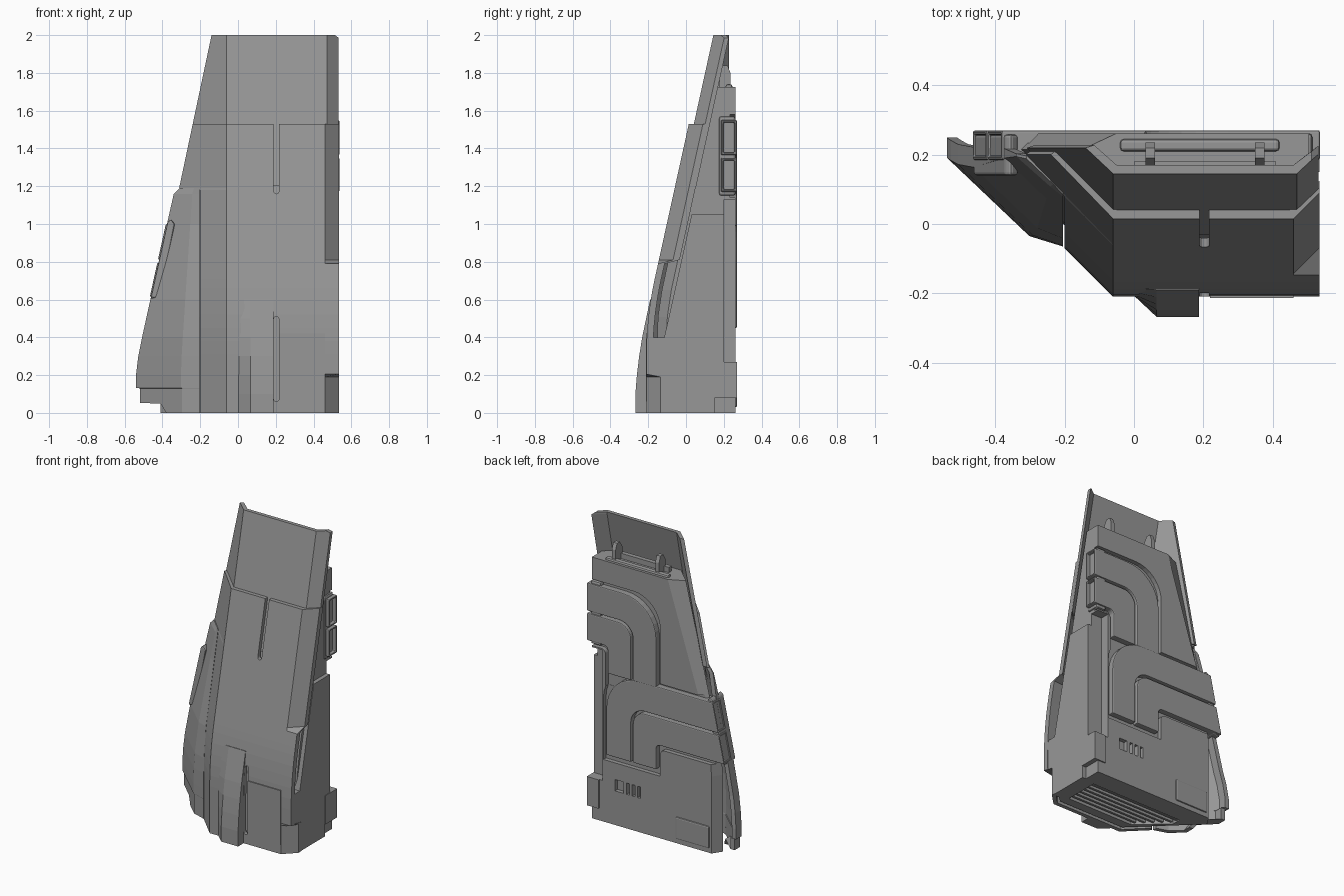
import bpy, bmesh, math
from mathutils import Vector

if "Cube" in bpy.data.objects:
    bpy.data.objects.remove(bpy.data.objects["Cube"])

grey = bpy.data.materials.new("dark_grey")
grey.diffuse_color = (0.31, 0.31, 0.31, 1)
grey.use_nodes = True
grey.node_tree.nodes["Principled BSDF"].inputs["Base Color"].default_value = grey.diffuse_color


# ---------- helpers ----------
def finish(bm, name, bevel=0):
    bmesh.ops.remove_doubles(bm, verts=bm.verts, dist=1e-5)
    bmesh.ops.recalc_face_normals(bm, faces=bm.faces)
    me = bpy.data.meshes.new(name)
    bm.to_mesh(me)
    bm.free()
    me.materials.append(grey)
    ob = bpy.data.objects.new(name, me)
    bpy.context.collection.objects.link(ob)
    if bevel:
        m = ob.modifiers.new("bevel", 'BEVEL')
        m.width, m.segments, m.limit_method = bevel, 2, 'ANGLE'
    return ob


def loft(name, rings):
    """Closed solid from (z, [(x, y), ...]) cross-sections."""
    bm = bmesh.new()
    rows = [[bm.verts.new((x, y, z)) for x, y in pts] for z, pts in rings]
    n = len(rows[0])
    for a, b in zip(rows, rows[1:]):
        for i in range(n):
            j = (i + 1) % n
            bm.faces.new((a[i], a[j], b[j], b[i]))
    bm.faces.new(rows[0])
    bm.faces.new(rows[-1])
    return finish(bm, name)


def prism(name, pts, axis, lo, hi, bevel=0, hole=None):
    """Extrude a 2D outline along x or y; 'hole' hollows the end facing that way."""
    place = (lambda p, t: (t, p[0], p[1])) if axis == 'x' else (lambda p, t: (p[0], t, p[1]))
    bm = bmesh.new()
    a, b = [[bm.verts.new(place(p, t)) for p in pts] for t in (lo, hi)]
    n = len(pts)
    for i in range(n):
        j = (i + 1) % n
        bm.faces.new((a[i], a[j], b[j], b[i]))
    bm.faces.new(a)
    bm.faces.new(b)
    bmesh.ops.recalc_face_normals(bm, faces=bm.faces)
    if hole:
        bm.normal_update()
        h = Vector(hole)
        f = max(bm.faces, key=lambda f: f.normal.dot(h) * 10 + f.calc_center_median().dot(h))
        bmesh.ops.inset_individual(bm, faces=[f], thickness=0.018, depth=0)
        bmesh.ops.inset_individual(bm, faces=[f], thickness=0.002, depth=-0.05)
    return finish(bm, name, bevel)


def box(name, x0, x1, y0, y1, z0, z1, bevel=0):
    return prism(name, [(x0, z0), (x1, z0), (x1, z1), (x0, z1)], 'y', y0, y1, bevel)


def cut(ob, *cutters):
    for c in cutters:
        m = ob.modifiers.new("cut", 'BOOLEAN')
        m.operation, m.object, m.solver = 'DIFFERENCE', c, 'EXACT'
        bpy.context.view_layer.objects.active = ob
        bpy.ops.object.modifier_apply(modifier=m.name)
        bpy.data.objects.remove(c)


def stadium(x, z0, z1, r):
    return [(x + r * math.cos(t * math.pi / 6), (z1 - r if t <= 6 else z0 + r) + r * math.sin(t * math.pi / 6))
            for t in [0, 1, 2, 3, 4, 5, 6, 6.01, 7, 8, 9, 10, 11, 12]]


def elbow(end, ztop, zbot, xo, xi, zv, R, r):
    """Outline of a duct running sideways from end(z), turning down between xo and xi."""
    s = 1 if xo > xi else -1

    def arc(cx, cz, rad):
        return [(cx + s * rad * math.sin(t * math.pi / 16), cz + rad * math.cos(t * math.pi / 16)) for t in range(9)]
    return ([(end(ztop), ztop)] + arc(xo - s * R, ztop - R, R) + [(xo, zv), (xi, zv)]
            + arc(xi - s * r, zbot - r, r)[::-1] + [(end(zbot), zbot)])


def front(z):
    """Front face depth: upright foot blending into the sloped plate."""
    s = z - 0.508
    return -0.21 + 0.22 * ((s + 0.2) ** 2 / 0.8 if abs(s) < 0.2 else max(0, s))


def left(z):
    return -0.14 - (2 - z) * 0.212


# ---------- front armour shell, lower and upper plates ----------
def plate_ring(z):
    f = front(z)
    c = 0 if 0.2 < z < 0.8 else 0.075
    L = (left(z), 0.2) if z > 1.185 else (-0.2, f + 0.14)
    return z, [L, (-0.06, f), (0.46, f), (0.535, f + c), (0.535, f + c + 0.035),
               (0.45, f + 0.026), (-0.05, f + 0.026), (L[0] + 0.02, L[1] + 0.018)]


shell = loft("front_plate", [plate_ring(z) for z in (
    0, 0.19, 0.205, 0.31, 0.38, 0.45, 0.52, 0.59, 0.66, 0.71, 0.79, 0.81, 1.18, 1.19, 1.53)])
cut(shell, prism("slot", stadium(0.203, 1.16, 1.7, 0.014), 'y', -0.5, 0.3),
    prism("slot", stadium(0.203, 0.06, 0.51, 0.014), 'y', -0.5, 0.3))


def upper_ring(z, trim=0):
    f, l = 0.145 - (2 - z) * 0.22, left(z)
    r = 0.533 - trim
    return z, [(l, 0.22), (-0.06, f), (0.47, f), (r, f + 0.06 - trim), (r, f + 0.085 - trim),
               (0.46, f + 0.025), (-0.05, f + 0.025), (l + 0.025, 0.228)]


loft("upper_plate", [upper_ring(1.2), upper_ring(1.985), upper_ring(2, 0.02)])

# raised, curved rib and flat panel at the foot of the plate
loft("front_rib", [(z, [(0, front(z) + 0.003), (0.065, g), (0.188, g), (0.188, front(z) + 0.02), (0, front(z) + 0.02)])
                   for z, g in ((0, -0.268), (0.1, -0.268), (0.2, -0.26), (0.3, -0.248), (0.4, -0.232),
                                (0.5, -0.211), (0.6, -0.19))])
box("foot_panel", 0.22, 0.46, -0.213, -0.19, 0.06, 0.42)


# ---------- left side skirt ----------
def skirt_ring(z, x):
    d = front(z) + 0.145
    px = -0.2 + 0.3 * (min(x, -0.52 if z < 0.2 else 0) + 0.2)
    y = min(0.195, d + 0.03 + (px - x) * 0.95)
    b = y + 0.008 + 0.05 * min(1, max(0, (1.16 - z) / 0.4))
    return z, [(-0.205, d), (px, d + 0.03), (x, y), (x, b), (x + 0.03, b), (x + 0.03, y + 0.007),
               (px + 0.015, d + 0.055), (-0.205, d + 0.03)]


loft("side_skirt", [skirt_ring(z, x) for z, x in (
    (0, -0.38), (0.05, -0.41), (0.052, -0.52), (0.13, -0.52), (0.133, -0.54), (0.2, -0.54), (0.3, -0.528),
    (0.4, -0.508), (0.6, -0.464), (1.0, -0.376), (1.16, -0.34), (1.19, -0.31))])

# ---------- inner body ----------
body = loft("inner_body", [
    (z, [(xb, 0.262), (xp, yp), (-0.04, front(z) + 0.05), (0.45, front(z) + 0.05),
         (0.505, front(z) + 0.1), (0.505, 0.262)])
    for z, xb, xp, yp in ((0, -0.37, -0.41, 0.2), (0.508, -0.37, -0.41, 0.2), (0.65, -0.36, -0.4, 0.205),
                          (1.0, -0.28, -0.325, 0.215), (1.725, -0.05, -0.15, 0.215))])


def low_end(z):
    return -0.382 - (1.0 - z) * 0.22


def high_end(z):
    return 0.537


# pockets for the ducts, side channel, vent slots, floor recess
floor = [(-0.06, -0.1), (0.43, -0.1), (0.43, 0.13), (-0.25, 0.13), (-0.25, 0.07)]
cut(body,
    prism("pocket", elbow(lambda z: 0.7, 1.58, 1.14, 0.005, 0.405, 0.9, 0.2, 0.03), 'y', 0.232, 0.4),
    prism("pocket", elbow(lambda z: -0.7, 1.02, 0.585, 0.42, 0.005, 0.41, 0.2, 0.03), 'y', 0.234, 0.4),
    box("channel", 0.425, 0.7, 0.2, 0.4, 0.27, 1.13),
    *[box("vent", x, x + w, 0.235, 0.4, 0.225, 0.3) for x, w in ((0.15, 0.02), (0.19, 0.02), (0.23, 0.02), (0.275, 0.06))],
    loft("floor", [(-0.1, floor), (0.05, floor)]))
for i in range(6):
    y = -0.085 + i * 0.037
    box("floor_slat", max(-0.25, -0.06 - (y + 0.1) * 1.1), 0.43, y, y + 0.015, 0.008, 0.06)

# ---------- paired ducts on the back ----------
for name, args, way in (
        ("upper_duct_outer", (high_end, 1.55, 1.365, 0.03, 0.2, 0.99, 0.24, 0.1), (1, 0, 0)),
        ("upper_duct_inner", (high_end, 1.35, 1.17, 0.215, 0.385, 0.99, 0.09, 0.03), (1, 0, 0)),
        ("lower_duct_outer", (low_end, 1.0, 0.81, 0.395, 0.215, 0.45, 0.24, 0.1), (-1, 0, 0.2)),
        ("lower_duct_inner", (low_end, 0.795, 0.615, 0.2, 0.03, 0.45, 0.09, 0.03), (-1, 0, 0.2))):
    prism(name, elbow(*args), 'y', 0.185, 0.27, 0.011, way)
# collars where the ducts leave the body
box("right_duct_collar", 0.44, 0.515, 0.175, 0.262, 1.15, 1.57, 0.012)
prism("left_duct_collar", [(-0.335, 1.0), (-0.355, 1.025), (-0.373, 1.01), (-0.463, 0.605), (-0.41, 0.615)],
      'y', 0.14, 0.258, 0.008)

# ---------- right side panel, foot bracket, back hatch ----------
prism("side_panel", [(-0.125, 0), (-0.125, 0.19), (-0.175, 0.2), (-0.175, 0.4), (-0.115, 0.4), (0.03, 1.05),
                     (0.2, 1.05), (0.2, 0.27), (0.15, 0.27), (0.15, 0)], 'x', 0.49, 0.532)
box("foot_bracket", 0.45, 0.536, 0.15, 0.27, 0.08, 0.27)
box("back_hatch", -0.355, -0.11, 0.25, 0.27, 0.03, 0.175, 0.008)

# ---------- mounting prongs and bar at the top ----------
for x in (0.033, 0.35):
    prism("top_prong", [(0.165, 1.7), (0.235, 1.7), (0.235, 1.8), (0.22, 1.84), (0.19, 1.84), (0.165, 1.8)],
          'x', x, x + 0.027)
box("top_bar", -0.04, 0.42, 0.21, 0.245, 1.71, 1.74, 0.01)
box("top_ledge", 0.0, 0.41, 0.15, 0.18, 1.7, 1.76)
